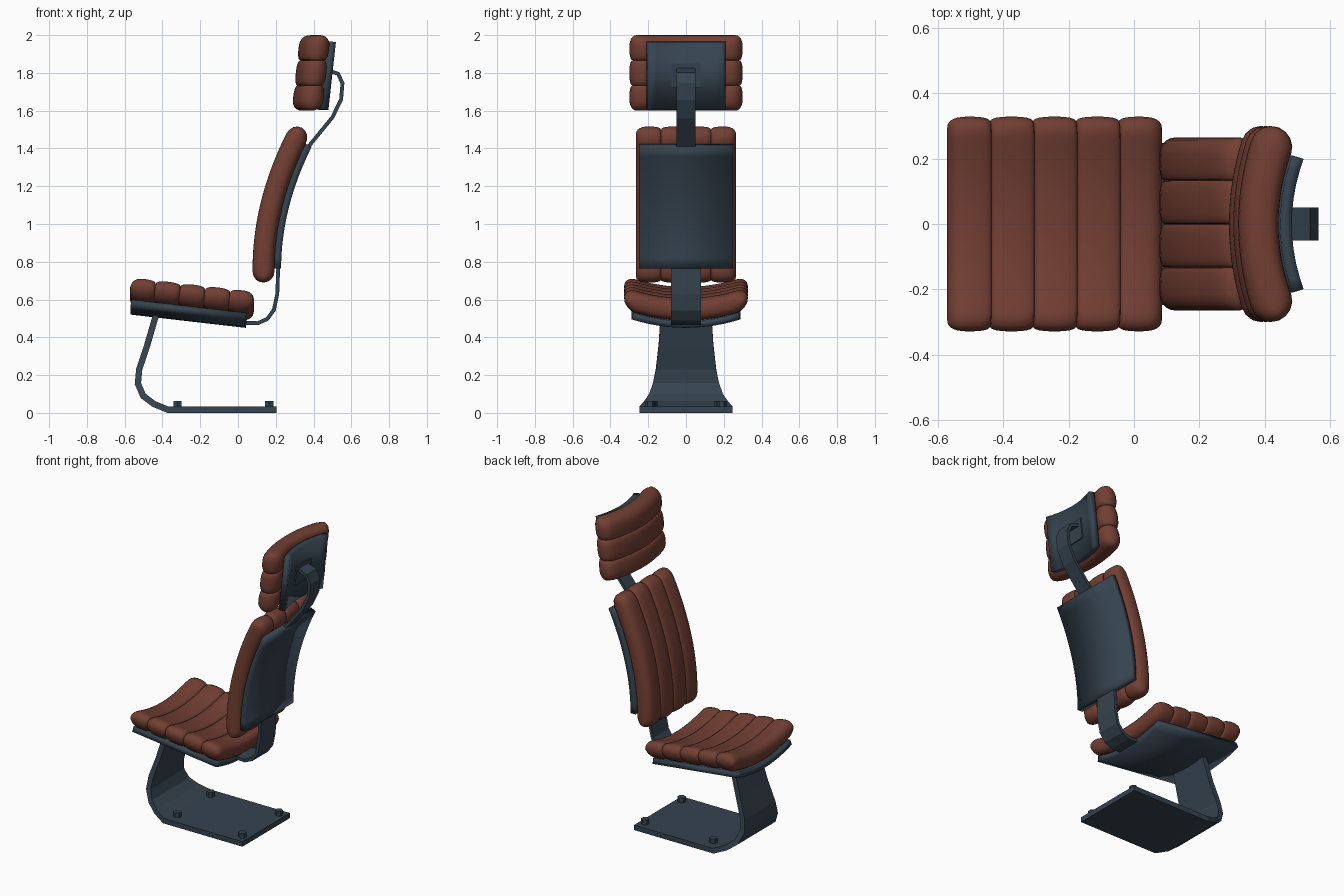
import bpy, bmesh, math
from mathutils import Vector

if "Cube" in bpy.data.objects:
    bpy.data.objects.remove(bpy.data.objects["Cube"])


def material(name, rgb):
    m = bpy.data.materials.new(name)
    m.diffuse_color = (*rgb, 1)
    m.use_nodes = True
    m.node_tree.nodes["Principled BSDF"].inputs["Base Color"].default_value = m.diffuse_color
    return m


LEATHER = material("leather", (0.17, 0.05, 0.033))
STEEL = material("steel", (0.036, 0.056, 0.078))


def add_mesh(name, verts, faces, mat, smooth=None):
    me = bpy.data.meshes.new(name)
    me.from_pydata(verts, [], faces)
    bm = bmesh.new()
    bm.from_mesh(me)
    bmesh.ops.remove_doubles(bm, verts=bm.verts, dist=1e-5)
    bmesh.ops.recalc_face_normals(bm, faces=bm.faces)
    bm.to_mesh(me)
    bm.free()
    me.materials.append(mat)
    ob = bpy.data.objects.new(name, me)
    bpy.context.collection.objects.link(ob)
    if smooth:
        bpy.ops.object.select_all(action='DESELECT')
        bpy.context.view_layer.objects.active = ob
        ob.select_set(True)
        bpy.ops.object.shade_smooth_by_angle(angle=math.radians(smooth))
    return ob


def pad(name, rolls, half_s, half_t, half_h, place):
    """Padded cushion: rounded rings lofted across a row of rolls."""
    m, straight, arc = 6, 16, 8
    rings = []
    for r in range(rolls):
        for k in range(-m if r == 0 else -m + 1, m + 1):
            w = math.sin(math.pi / 2 * k / m)
            outer = (r == 0 and k < 0) or (r == rolls - 1 and k > 0)
            e = max(0, 1 - abs(w) ** 2.5) ** 0.4
            s = half_s * ((2 * r + 1 + w) / rolls - 1)
            big_t = half_t - (0.035 if outer else 0.016) * (1 - e)
            h = half_h * (1 - (1 if outer else 0.3) * (1 - e))
            c = big_t - half_h
            loop = [(-c + 2 * c * i / straight, h) for i in range(straight)]
            loop += [(c + half_h * math.sin(a), h * math.cos(a))
                     for a in (math.pi * i / arc for i in range(arc))]
            loop += [(-t, -hh) for t, hh in loop]
            rings.append([place(s, t, hh) for t, hh in loop])
    n = len(rings[0])
    faces = [(i * n + j, i * n + (j + 1) % n, (i + 1) * n + (j + 1) % n, (i + 1) * n + j)
             for i in range(len(rings) - 1) for j in range(n)]
    return add_mesh(name, [v for ring in rings for v in ring], faces, LEATHER, 50)


def sheet(name, rows, thickness, smooth=None):
    """Thick plate from a grid of points."""
    n = len(rows[0])
    faces = [(i * n + j, i * n + j + 1, (i + 1) * n + j + 1, (i + 1) * n + j)
             for i in range(len(rows) - 1) for j in range(n - 1)]
    ob = add_mesh(name, [v for row in rows for v in row], faces, STEEL, smooth)
    mod = ob.modifiers.new("thickness", 'SOLIDIFY')
    mod.thickness, mod.offset, mod.use_even_offset = thickness, 0, True
    return ob


def strap(name, path, thickness):
    """Bent flat bar: path entries are (x, z, half width)."""
    return sheet(name, [[(x, -w, z), (x, w, z)] for x, z, w in path], thickness)


def span(a, b, n):
    return [a + (b - a) * i / n for i in range(n + 1)]


# Curved surfaces the cushions and their plates follow
def seat_at(s, y, h):
    return Vector((-0.243 + s + 0.115 * h, y, 0.579 - 0.115 * s + 0.55 * y * y + h))


def back_at(y, t, h):
    z = 1.10 + t
    normal = Vector((1, 0, -0.72 * (z - 0.76))).normalized()
    return Vector((0.135 + 0.36 * (z - 0.76) ** 2, y, z)) + normal * h


def head_at(s, y, h):
    return Vector((0.366 + 0.11 * s + 0.7 * y * y + h, y - 1.4 * y * h, 1.8 + s))


# Cushions
pad("seat_cushion", 5, 0.328, 0.328, 0.057, seat_at)
pad("back_cushion", 4, 0.265, 0.41, 0.058, back_at)
pad("head_cushion", 3, 0.2, 0.295, 0.06, head_at)

# Support plates
sheet("seat_plate", [[seat_at(s, y, -0.077) for y in span(-0.283, 0.283, 12)]
                     for s in (-0.315, 0.295)], 0.036, 30)
sheet("back_plate", [[back_at(y, t, 0.075) for y in (-0.25, 0.25)]
                     for t in span(-0.335, 0.35, 12)], 0.036, 30)
sheet("head_plate", [[head_at(s, y, 0.08) for y in span(-0.23, 0.23, 10)]
                     for s in (-0.195, 0.165)], 0.036, 30)

# Base: one bent flaring bar that becomes the floor plate
strap("base", [(-0.435, 0.515, 0.135), (-0.48, 0.36, 0.145), (-0.523, 0.23, 0.16),
               (-0.53, 0.155, 0.175), (-0.502, 0.09, 0.195), (-0.445, 0.047, 0.222),
               (-0.37, 0.0165, 0.247), (0.205, 0.0165, 0.247)], 0.033)

# Straps joining seat, back and headrest
strap("back_strap", [(-0.02, 0.482, 0.08), (0.05, 0.476, 0.08), (0.105, 0.475, 0.08),
                     (0.155, 0.497, 0.08), (0.19, 0.545, 0.08), (0.208, 0.63, 0.08),
                     (0.214, 0.80, 0.08)], 0.02)
strap("head_strap", [(0.365, 1.40, 0.05), (0.50, 1.565, 0.05), (0.546, 1.66, 0.05),
                     (0.553, 1.745, 0.05), (0.53, 1.795, 0.05), (0.46, 1.82, 0.05)], 0.02)

# Square mount on the rear of the headrest
sheet("head_mount", [[head_at(s, y, 0.1) for y in span(-0.09, 0.09, 4)]
                     for s in (-0.08, 0.05)], 0.012)

# Hexagonal floor bolts
for x, y in ((-0.32, 0.175), (0.165, 0.19)):
    for side in (-1, 1):
        bpy.ops.mesh.primitive_cylinder_add(vertices=6, radius=0.025, depth=0.04,
                                            location=(x, side * y, 0.044))
        bolt = bpy.context.object
        bolt.name = "floor_bolt"
        bolt.data.materials.append(STEEL)
